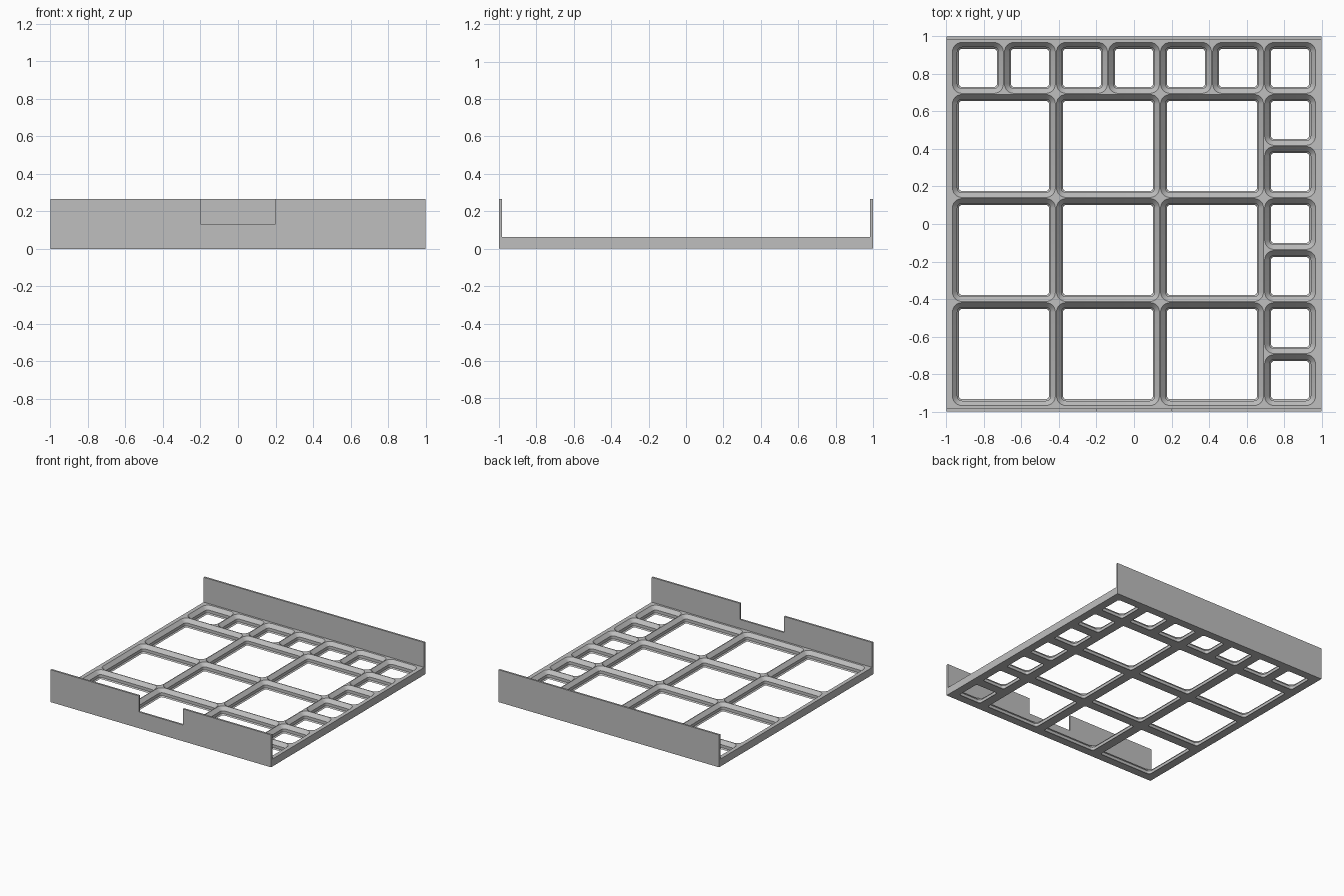
import bpy, bmesh, math

if "Cube" in bpy.data.objects:
    bpy.data.objects.remove(bpy.data.objects["Cube"])

UNIT = 0.2772          # pitch of a small cell
EDGE = UNIT * 3.5      # half width of the cell area
TOP = 0.0615           # height of the grid
WALL_T, WALL_H = 0.0158, 0.265

grey = bpy.data.materials.new("light grey plastic")
grey.diffuse_color = (0.52, 0.52, 0.52, 1)
grey.use_nodes = True
grey.node_tree.nodes["Principled BSDF"].inputs["Base Color"].default_value = grey.diffuse_color


def finish(bm, name):
    bmesh.ops.remove_doubles(bm, verts=bm.verts, dist=1e-5)
    bmesh.ops.recalc_face_normals(bm, faces=bm.faces)
    mesh = bpy.data.meshes.new(name)
    bm.to_mesh(mesh)
    bm.free()
    mesh.materials.append(grey)
    obj = bpy.data.objects.new(name, mesh)
    bpy.context.collection.objects.link(obj)
    return obj


def ring(bm, cx, cy, half, radius, z, steps=6):
    """Rounded square loop of vertices."""
    verts = []
    for k, (sx, sy) in enumerate([(1, 1), (-1, 1), (-1, -1), (1, -1)]):
        for i in range(steps + 1):
            a = math.radians(90) * (k + i / steps)
            verts.append(bm.verts.new((cx + sx * (half - radius) + radius * math.cos(a),
                                       cy + sy * (half - radius) + radius * math.sin(a), z)))
    return verts


def bridge(bm, loops):
    for a, b in zip(loops, loops[1:]):
        n = len(a)
        for i in range(n):
            j = (i + 1) % n
            bm.faces.new((a[i], a[j], b[j], b[i]))


# Stepped socket profile: inset, corner radius, height
PROFILE = [(0, 0, TOP), (0.003, 0.05, TOP), (0.0285, 0.0245, 0.033),
           (0.0285, 0.0245, 0.0093), (0.0376, 0.0154, 0), (0, 0, 0)]


def cell(bm, cx, cy, size):
    bridge(bm, [ring(bm, cx, cy, size / 2 - inset, r, z) for inset, r, z in PROFILE])


# Grid of sockets: 3 x 3 large, small ones along the back and right
bm = bmesh.new()
for i in range(3):
    for j in range(3):
        cell(bm, -EDGE + UNIT * (2 * i + 1), -EDGE + UNIT * (2 * j + 1), 2 * UNIT)
for i in range(7):
    cell(bm, -EDGE + UNIT * (i + 0.5), EDGE - UNIT / 2, UNIT)
for j in range(6):
    cell(bm, EDGE - UNIT / 2, -EDGE + UNIT * (j + 0.5), UNIT)
# Outer rim of the grid
bridge(bm, [ring(bm, 0, 0, h, 0, z) for h, z in
            [(EDGE, TOP), (1, TOP), (1, 0), (EDGE, 0)]])
grid = finish(bm, "socket_grid")
bpy.context.view_layer.objects.active = grid
grid.select_set(True)
bpy.ops.object.shade_smooth_by_angle(angle=math.radians(30))


def wall(name, outline, y):
    """Extrude an x-z outline along y."""
    bm = bmesh.new()
    face = bm.faces.new([bm.verts.new((x, y, z)) for x, z in outline])
    out = bmesh.ops.extrude_face_region(bm, geom=[face])
    moved = [v for v in out["geom"] if isinstance(v, bmesh.types.BMVert)]
    bmesh.ops.translate(bm, verts=moved, vec=(0, WALL_T, 0))
    finish(bm, name)


# Plain back wall and notched front wall, standing on the rim
wall("back_wall", [(-1, 0), (1, 0), (1, WALL_H), (-1, WALL_H)], 1 - WALL_T)
wall("front_wall", [(-1, 0), (1, 0), (1, WALL_H), (0.2, WALL_H), (0.2, 0.133),
                    (-0.2, 0.133), (-0.2, WALL_H), (-1, WALL_H)], -1)
